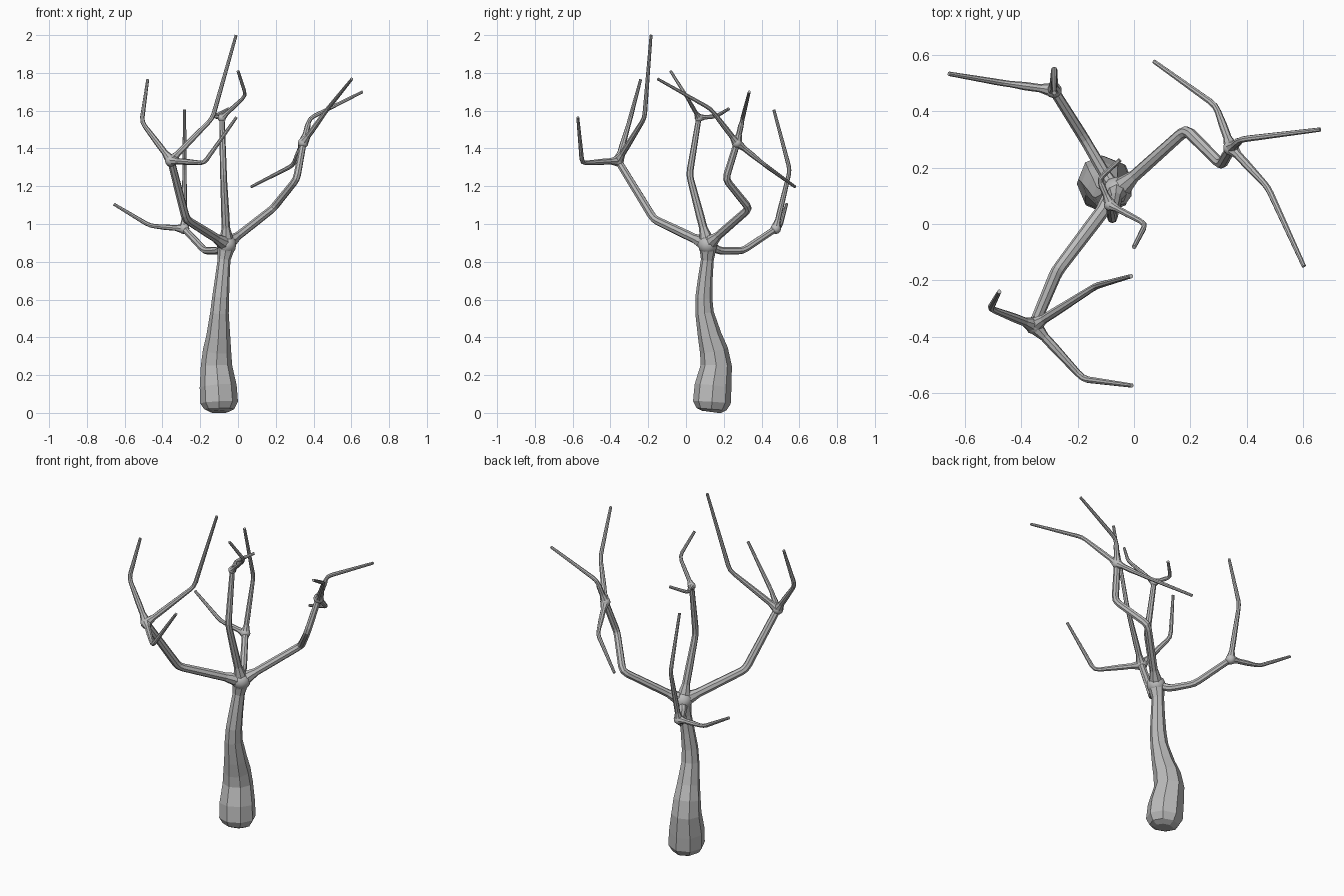
import bpy, bmesh, math
from mathutils import Vector

if "Cube" in bpy.data.objects:
    bpy.data.objects.remove(bpy.data.objects["Cube"])

bark = bpy.data.materials.new("grey bark")
bark.diffuse_color = (0.5, 0.5, 0.5, 1)
bark.use_nodes = True
bark.node_tree.nodes["Principled BSDF"].inputs["Base Color"].default_value = bark.diffuse_color


def finish(name, bm):
    bmesh.ops.recalc_face_normals(bm, faces=bm.faces)
    me = bpy.data.meshes.new(name)
    bm.to_mesh(me)
    bm.free()
    me.materials.append(bark)
    ob = bpy.data.objects.new(name, me)
    bpy.context.collection.objects.link(ob)
    return ob


def soften(pts, radii, cut=0.028):
    """Replace each bend by three close rings."""
    out = [(pts[0], radii[0])]
    for i in range(1, len(pts) - 1):
        p, r = pts[i], radii[i]
        u, v = pts[i - 1] - p, pts[i + 1] - p
        a = p + u.normalized() * min(cut, u.length * 0.35)
        b = p + v.normalized() * min(cut, v.length * 0.35)
        out += [(a, r), (a * 0.25 + p * 0.5 + b * 0.25, r), (b, r)]
    return out + [(pts[-1], radii[-1])]


def limb(name, pts, radii, bends=True, sides=8):
    """Faceted tapering tube along a path."""
    pts = [Vector(p) for p in pts]
    rings = soften(pts, radii) if bends else list(zip(pts, radii))
    bm = bmesh.new()
    loops, n = [], len(rings)
    t_old = (rings[1][0] - rings[0][0]).normalized()
    side = t_old.orthogonal().normalized()
    if abs(t_old.z) > 0.8:
        side = (Vector((1, 0, 0)) - t_old * t_old.x).normalized()
    for i, (p, r) in enumerate(rings):
        t = (rings[min(i + 1, n - 1)][0] - rings[max(i - 1, 0)][0]).normalized()
        side = t_old.rotation_difference(t) @ side
        side = (side - t * side.dot(t)).normalized()
        up, t_old = t.cross(side), t
        loops.append([bm.verts.new(p + r * (side * math.cos(a) + up * math.sin(a)))
                      for a in (2 * math.pi * k / sides for k in range(sides))])
    for lo, hi in zip(loops, loops[1:]):
        for k in range(sides):
            j = (k + 1) % sides
            bm.faces.new((lo[k], lo[j], hi[j], hi[k]))
    bm.faces.new(loops[0])
    bm.faces.new(loops[-1])
    return finish(name, bm)


def knot(name, p, r):
    """Swelling where limbs meet."""
    bm = bmesh.new()
    bmesh.ops.create_icosphere(bm, subdivisions=2, radius=r)
    bmesh.ops.translate(bm, verts=bm.verts, vec=Vector(p))
    ob = finish(name, bm)
    ob.data.shade_smooth()
    return ob


def grow(name, pts, start, end, flare):
    """Limb flaring out of a knot, thinning evenly to its end."""
    pts = [Vector(p) for p in pts]
    first = pts[1] - pts[0]
    near = pts[0] + first.normalized() * min(flare * 2.8, first.length * 0.6)
    n = len(pts) - 1
    radii = [start + (end - start) * i / n for i in range(n + 1)]
    limb(name, [pts[0], near] + pts[1:], [flare, start] + radii[1:])


# Trunk, thick and leaning at the foot
fork = (-0.06, 0.115, 0.89)
limb("trunk",
     [(-0.10, 0.133, 0.005), (-0.10, 0.135, 0.02), (-0.10, 0.137, 0.055),
      (-0.105, 0.143, 0.14), (-0.114, 0.160, 0.25), (-0.111, 0.148, 0.33),
      (-0.104, 0.125, 0.41), (-0.098, 0.098, 0.53), (-0.092, 0.094, 0.61),
      (-0.083, 0.102, 0.71), (-0.074, 0.113, 0.81), (-0.067, 0.115, 0.85), fork],
     [0.05, 0.08, 0.1, 0.098, 0.083, 0.075, 0.063, 0.049, 0.045, 0.039,
      0.034, 0.041, 0.05],
     bends=False)
knot("trunk_fork", fork, 0.053)

# Each main branch: path from the fork, start and end radius, then its twigs
left_hub = (-0.355, -0.36, 1.335)
right_hub = (0.345, 0.27, 1.43)
back_hub = (-0.285, 0.475, 0.975)
top_hub = (-0.085, 0.068, 1.562)
branches = {
    "left": ([(-0.275, -0.17, 1.025), left_hub], 0.025, 0.020, [
        [(-0.51, -0.30, 1.54), (-0.478, -0.24, 1.765)],
        [(-0.135, -0.22, 1.56), (-0.01, -0.185, 2.0)],
        [(-0.18, -0.55, 1.322), (-0.008, -0.573, 1.565)]]),
    "right": ([(0.185, 0.335, 1.082), (0.31, 0.21, 1.237), right_hub], 0.022, 0.018, [
        [(0.38, 0.30, 1.56), (0.66, 0.335, 1.70)],
        [(0.29, 0.42, 1.31), (0.07, 0.577, 1.197)],
        [(0.475, 0.13, 1.61), (0.603, -0.15, 1.768)]]),
    "back": ([(-0.105, 0.18, 0.858), (-0.175, 0.30, 0.858), back_hub], 0.022, 0.018, [
        [(-0.465, 0.50, 0.99), (-0.657, 0.533, 1.105)],
        [(-0.283, 0.55, 1.285), (-0.283, 0.465, 1.605)]]),
    "top": ([(-0.077, 0.018, 1.26), top_hub], 0.022, 0.014, [
        [(0.042, 0.0, 1.68), (0.0, -0.082, 1.81)],
        [(-0.124, 0.16, 1.57), (-0.05, 0.227, 1.61)]]),
}
for name, (path, r0, r1, twigs) in branches.items():
    grow(name + "_branch", [fork] + path, r0, r1, 0.044)
    hub = path[-1]
    knot(name + "_knot", hub, r1 * 1.6)
    for i, twig in enumerate(twigs):
        grow(f"{name}_twig_{i + 1}", [hub] + twig, r1 * 0.82, 0.0078, r1 * 1.5)
